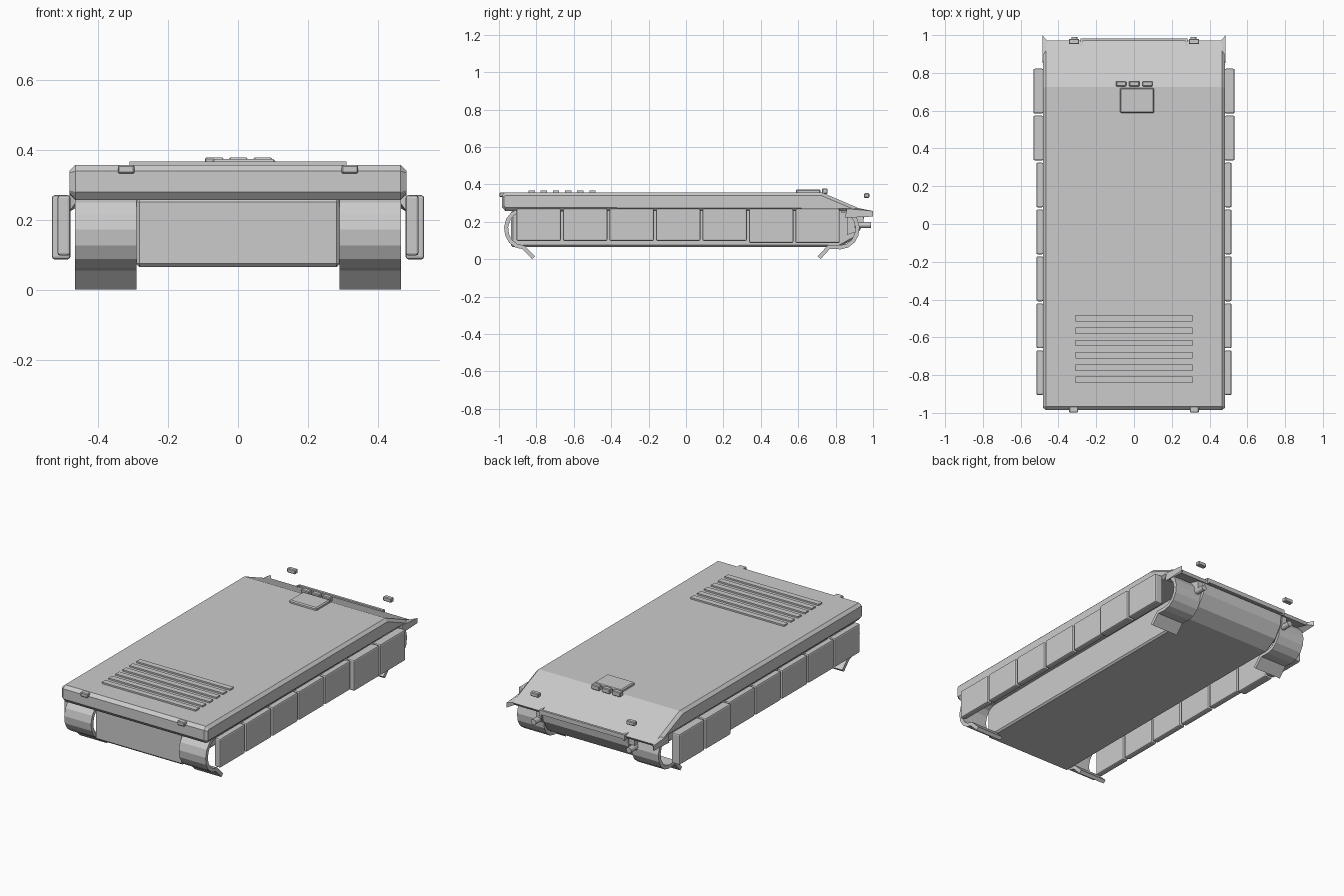
import bpy, bmesh, math
from mathutils import Vector

if "Cube" in bpy.data.objects:
    bpy.data.objects.remove(bpy.data.objects["Cube"])

grey = bpy.data.materials.new("plain grey")
grey.diffuse_color = (0.6, 0.6, 0.6, 1)
grey.use_nodes = True
grey.node_tree.nodes["Principled BSDF"].inputs["Base Color"].default_value = grey.diffuse_color


def finish(name, bm, bevel=0, segments=1):
    bmesh.ops.recalc_face_normals(bm, faces=bm.faces)
    me = bpy.data.meshes.new(name)
    bm.to_mesh(me)
    bm.free()
    me.materials.append(grey)
    ob = bpy.data.objects.new(name, me)
    bpy.context.collection.objects.link(ob)
    if bevel:
        m = ob.modifiers.new("bevel", "BEVEL")
        m.width, m.segments = bevel, segments
    return ob


def rings(name, sections, bevel=0):
    """Skin a list of (x, [(y, z), ...]) side profiles with equal point counts."""
    bm = bmesh.new()
    loops = [[bm.verts.new((x, y, z)) for y, z in prof] for x, prof in sections]
    n = len(loops[0])
    for a, b in zip(loops, loops[1:]):
        for i in range(n):
            j = (i + 1) % n
            bm.faces.new((a[i], a[j], b[j], b[i]))
    bm.faces.new(loops[0])
    bm.faces.new(loops[-1])
    return finish(name, bm, bevel)


def prism(name, prof, x0, x1, bevel=0):
    return rings(name, [(x0, prof), (x1, prof)], bevel)


def box(name, x0, x1, y0, y1, z0, z1, bevel=0, segments=1):
    bm = bmesh.new()
    bmesh.ops.create_cube(bm, size=1)
    for v in bm.verts:
        v.co = ((x0 + x1) / 2 + v.co.x * (x1 - x0),
                (y0 + y1) / 2 + v.co.y * (y1 - y0),
                (z0 + z1) / 2 + v.co.z * (z1 - z0))
    return finish(name, bm, bevel, segments)


def band_profile(path, t):
    """Thicken an open path into a closed strip."""
    pts = [Vector(p) for p in path]
    left, right = [], []
    for i, p in enumerate(pts):
        d = (pts[min(i + 1, len(pts) - 1)] - pts[max(i - 1, 0)]).normalized()
        nrm = Vector((-d.y, d.x)) * t / 2
        left.append(tuple(p + nrm))
        right.append(tuple(p - nrm))
    return left + right[::-1]


# Upper hull with chamfered sides and sloping nose
full = [(-0.965, 0.257), (-0.985, 0.28), (-0.985, 0.34), (-0.967, 0.358),
        (0.725, 0.358), (0.972, 0.252), (0.962, 0.237), (0.88, 0.257)]
side = [(-0.965, 0.277), (-0.973, 0.285), (-0.973, 0.335), (-0.963, 0.342),
        (0.72, 0.342), (0.95, 0.245), (0.945, 0.24), (0.88, 0.272)]
rings("upper_hull", [(-0.482, side), (-0.465, full), (0.465, full), (0.482, side)])

# Lower hull tub
prism("lower_hull", [(-0.935, 0.262), (-0.935, 0.065), (0.82, 0.065), (0.90, 0.11),
                     (0.945, 0.18), (0.955, 0.25), (0.86, 0.28)], -0.292, 0.292, 0.01)

# Curved track ends
rear = [(-0.86, 0.264)]
front = [(0.83, 0.258)]
for k in range(8):
    a = math.radians(105 + 165 * k / 7)
    rear.append((-0.87 + 0.092 * math.cos(a), 0.164 + 0.1 * math.sin(a)))
    a = math.pi - a
    front.append((0.825 + 0.092 * math.cos(a), 0.164 + 0.1 * math.sin(a)))
rear.append((-0.815, 0.0085))
front.append((0.712, 0.0085))
front.insert(-1, (0.765, 0.066))

for s, tag in ((-1, "left"), (1, "right")):
    prism("rear_track_" + tag, band_profile(rear, 0.022), s * 0.29, s * 0.467)
    prism("front_track_" + tag, band_profile(front, 0.022), s * 0.29, s * 0.467)

    # Side skirts, the two nearest the nose are thicker
    for i in range(7):
        y = -0.906 + 0.2485 * i
        thick = i > 4
        box(f"skirt_{tag}_{i + 1}", s * 0.48, s * (0.533 if thick else 0.517),
            y, y + 0.237, 0.087 if thick else 0.098, 0.271, 0.008, 2)

    # Flared fender tips beside the nose
    rings("fender_tip_" + tag, [
        (s * 0.455, [(0.86, 0.285), (0.965, 0.252), (0.965, 0.24), (0.87, 0.262)]),
        (s * 0.485, [(0.86, 0.27), (1.0, 0.258), (1.0, 0.228), (0.85, 0.222)])])

    # Lamps at both ends
    box("rear_lamp_" + tag, s * 0.296, s * 0.344, -0.998, -0.965, 0.333, 0.357, 0.004)
    box("front_lamp_" + tag, s * 0.29, s * 0.345, 0.952, 0.98, 0.328, 0.353, 0.004)

    # Tow hooks on the nose
    bm = bmesh.new()
    bmesh.ops.create_cone(bm, cap_ends=True, segments=12, radius1=0.017, radius2=0.017, depth=0.09)
    for v in bm.verts:
        v.co = (s * 0.315 + v.co.x, 0.945 + v.co.z, 0.183 + v.co.y)
    finish("tow_hook_" + tag, bm)
    prism("tow_bracket_" + tag, [(0.86, 0.13), (0.92, 0.15), (0.95, 0.2), (0.95, 0.25), (0.86, 0.27)],
          s * 0.29, s * 0.325)

    # Brackets of the nose strip
    prism("nose_bracket_" + tag, [(0.92, 0.268), (0.982, 0.262), (0.982, 0.225), (0.95, 0.24)],
          s * 0.272, s * 0.282)

# Strip along the nose
box("nose_strip", -0.28, 0.28, 0.968, 0.982, 0.236, 0.262)

# Hatch and viewing blocks
box("driver_hatch", -0.075, 0.107, 0.588, 0.72, 0.35, 0.374, 0.006)
for x in (-0.068, 0.001, 0.071):
    box("periscope", x - 0.027, x + 0.027, 0.728, 0.757, 0.35, 0.379, 0.004)

# Engine deck slats
for i in range(6):
    y = -0.5 - 0.065 * i
    box("deck_slat", -0.31, 0.31, y - 0.017, y + 0.017, 0.352, 0.367)
